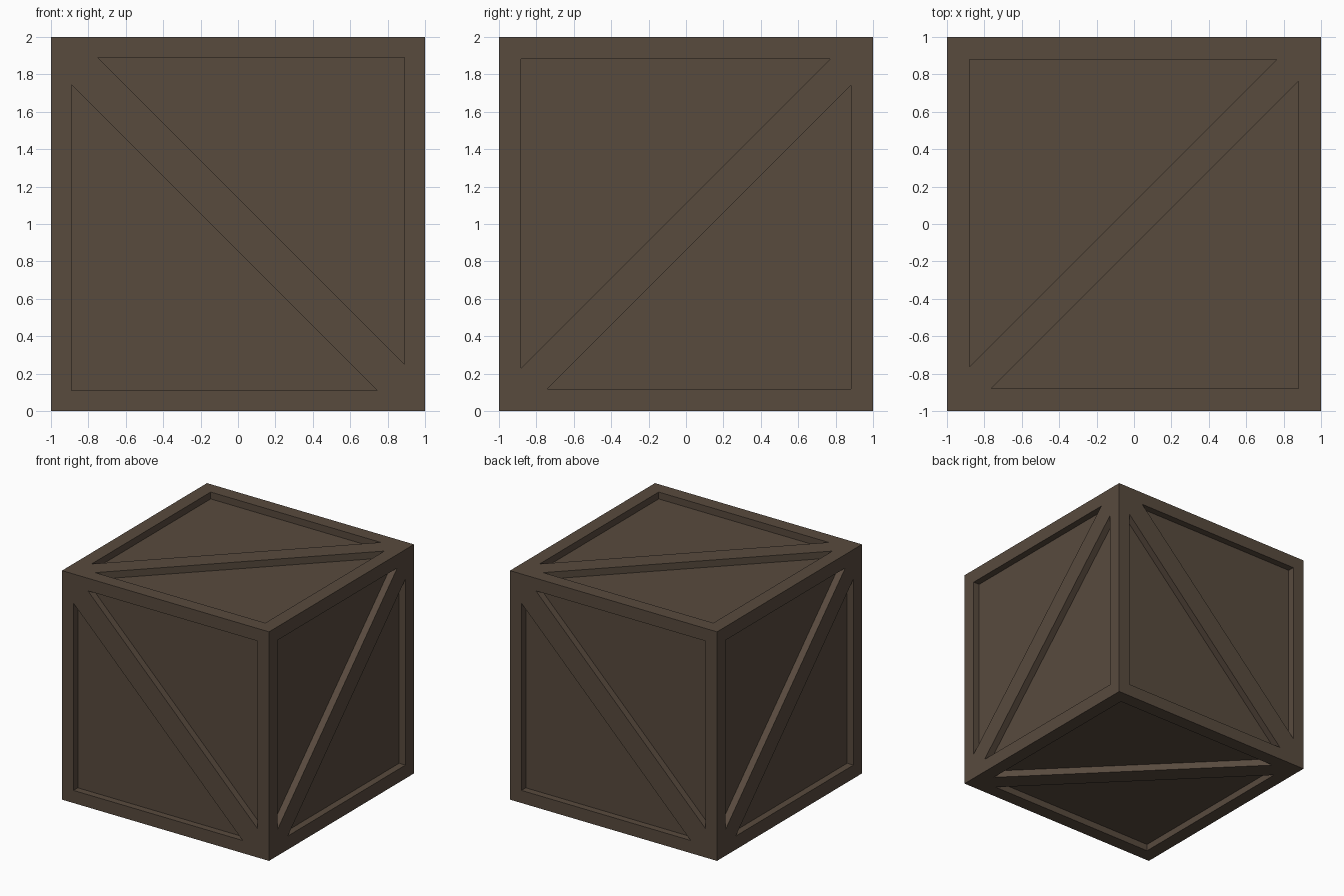
import bpy, bmesh
from mathutils import Vector

if "Cube" in bpy.data.objects:
    bpy.data.objects.remove(bpy.data.objects["Cube"])

DEPTH = 0.06
X, Y, Z = Vector((1, 0, 0)), Vector((0, 1, 0)), Vector((0, 0, 1))
CENTRE = Vector((0, 0, 1))

bm = bmesh.new()


def crate_side(u, v, n, m, ga, gb):
    """Frame and brace (running from -u-v to +u+v) around two sunken triangles.
    m: frame opening half-size, ga/gb: brace setback of each triangle."""
    def vert(a, b, depth=0.0):
        return bm.verts.new(CENTRE + u * a + v * b + n * (1 - depth))

    P, R, Q, S = [vert(*c) for c in ((-1, -1), (-1, 1), (1, 1), (1, -1))]
    tri_a = [(-m, ga - m), (-m, m), (m - ga, m)]
    tri_b = [(gb - m, -m), (m, -m), (m, m - gb)]
    a = [vert(*c) for c in tri_a]
    b = [vert(*c) for c in tri_b]
    # frame boards and diagonal brace
    for f in ((P, R, a[1], a[0]), (R, Q, a[2], a[1]),
              (P, b[0], b[1], S), (S, b[1], b[2], Q),
              (P, a[0], a[2], Q, b[2], b[0])):
        bm.faces.new(f)
    # recess walls and sunken panels
    for rim, coords in ((a, tri_a), (b, tri_b)):
        low = [vert(*c, DEPTH) for c in coords]
        for i in range(3):
            j = (i + 1) % 3
            bm.faces.new((rim[i], rim[j], low[j], low[i]))
        bm.faces.new(low)


for s in (1, -1):
    crate_side(-X * s, Z, -Y * s, 0.89, 0.14, 0.145)   # front / back
    crate_side(Y * s, Z, X * s, 0.882, 0.112, 0.14)    # right / left
    crate_side(X * s, Y, Z * s, 0.88, 0.117, 0.117)    # top / bottom

bmesh.ops.remove_doubles(bm, verts=bm.verts, dist=0.0005)
bmesh.ops.recalc_face_normals(bm, faces=bm.faces)

mesh = bpy.data.meshes.new("crate")
bm.to_mesh(mesh)
bm.free()
crate = bpy.data.objects.new("crate", mesh)
bpy.context.collection.objects.link(crate)

wood = bpy.data.materials.new("dark_wood")
wood.diffuse_color = (0.098, 0.069, 0.048, 1)
wood.use_nodes = True
wood.node_tree.nodes["Principled BSDF"].inputs["Base Color"].default_value = wood.diffuse_color
mesh.materials.append(wood)
